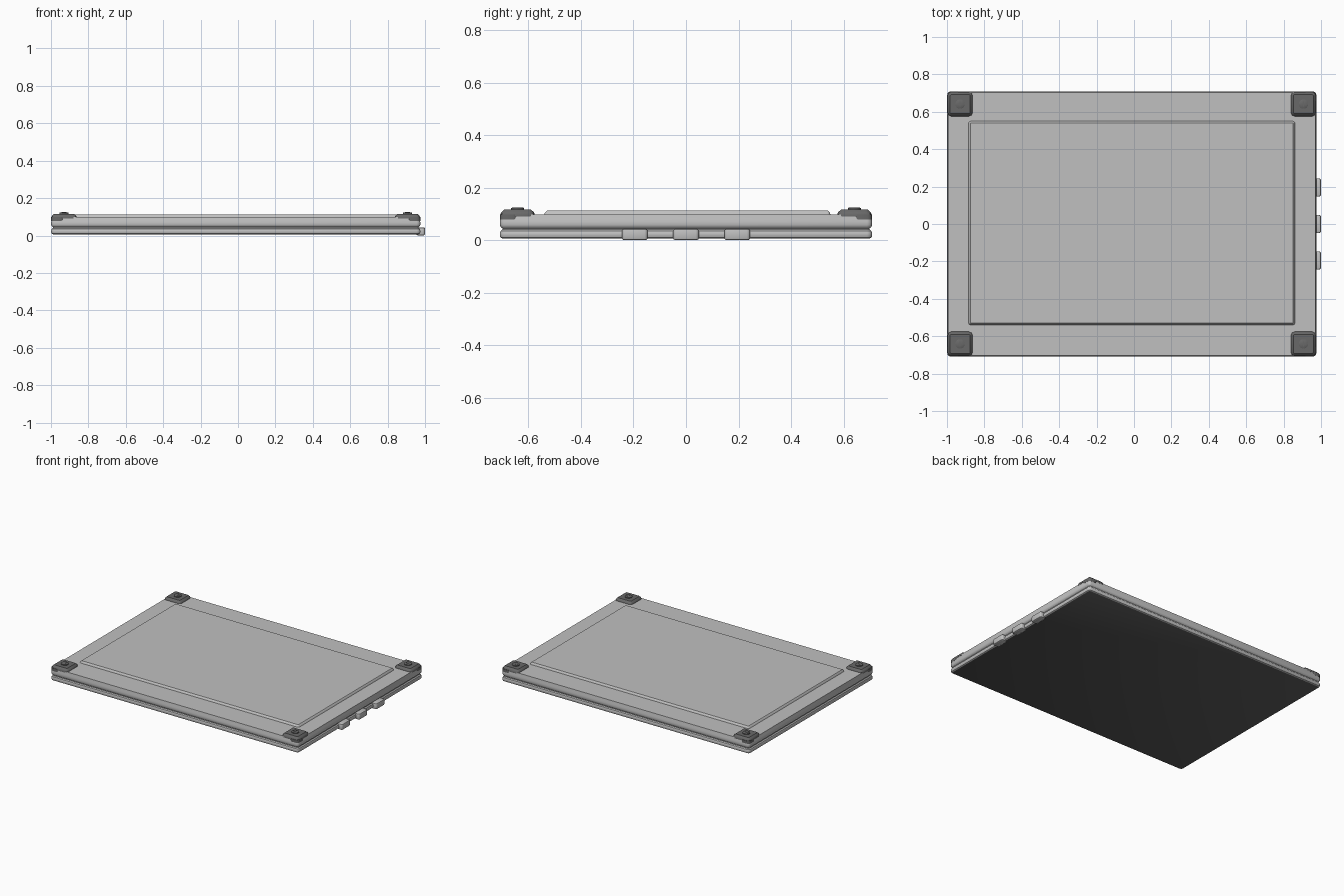
import bpy, bmesh, math

cube = bpy.data.objects.get("Cube")
if cube:
    bpy.data.objects.remove(cube, do_unlink=True)


def material(name, value):
    m = bpy.data.materials.new(name)
    m.use_nodes = True
    m.diffuse_color = (value, value, value, 1)
    m.node_tree.nodes["Principled BSDF"].inputs["Base Color"].default_value = (value, value, value, 1)
    return m


GREY = material("light grey shell", 0.53)
DARK = material("dark grey rubber", 0.14)
SCREEN = material("charcoal screen", 0.097)


def loft(name, centre, half, corner, layers, mat, steps=3):
    """Stack rounded rectangles; each layer is (inset, height)."""
    bm = bmesh.new()
    rings = []
    for inset, z in layers:
        r = max(corner - inset, 0.001)
        hx, hy = half[0] - inset - r, half[1] - inset - r
        ring = []
        for q, (sx, sy) in enumerate(((1, 1), (-1, 1), (-1, -1), (1, -1))):
            for i in range(steps + 1):
                a = (q + i / steps) * math.pi / 2
                ring.append(bm.verts.new((centre[0] + sx * hx + r * math.cos(a),
                                          centre[1] + sy * hy + r * math.sin(a), z)))
        rings.append(ring)
    n = len(rings[0])
    for low, high in zip(rings, rings[1:]):
        for i in range(n):
            j = (i + 1) % n
            bm.faces.new((low[i], low[j], high[j], high[i]))
    bm.faces.new(rings[0][::-1])
    bm.faces.new(rings[-1])
    mesh = bpy.data.meshes.new(name)
    bm.to_mesh(mesh)
    bm.free()
    mesh.materials.append(mat)
    mesh.shade_smooth()
    mesh.set_sharp_from_angle(angle=math.radians(35))
    ob = bpy.data.objects.new(name, mesh)
    bpy.context.collection.objects.link(ob)
    return ob


MID = (-0.012, 0)
HALF = (0.987, 0.709)

# Display half with its dark underside
display = loft("display_frame", MID, HALF, 0.02,
               [(0.010, 0.006), (0.003, 0.010), (0, 0.018), (0, 0.026), (0.003, 0.035), (0.010, 0.040)], GREY)
display.data.materials.append(SCREEN)
for f in display.data.polygons:
    if f.normal.z < -0.95:
        f.material_index = 1

# Recessed seam and back shell
loft("seam", MID, HALF, 0.02, [(0.010, 0.038), (0.010, 0.050)], GREY)
loft("back_shell", MID, HALF, 0.02,
     [(0.010, 0.045), (0.003, 0.050), (0, 0.058), (0, 0.070), (0.002, 0.080), (0.005, 0.098)], GREY)

# Raised back panel
loft("back_panel", (MID[0], 0.005), (0.873, 0.545), 0.012,
     [(0, 0.097), (0.003, 0.105), (0.010, 0.112)], GREY)

# Side buttons
for i, y in enumerate((-0.195, 0, 0.195)):
    loft("side_button_%d" % (i + 1), (0.977, y), (0.023, 0.049), 0.012,
         [(0.008, 0), (0.002, 0.003), (0, 0.009), (0, 0.035), (0.002, 0.041), (0.008, 0.044)], GREY)

# Corner guards that wrap the shell, each with a cross-headed screw
for sx, side in ((1, "left"), (-1, "right")):
    for sy, end in ((1, "back"), (-1, "front")):
        x, y = MID[0] + sx * 0.918, sy * 0.641
        tag = "_%s_%s" % (end, side)
        loft("corner_guard" + tag, (x, y), (0.067, 0.065), 0.020,
             [(0, 0.090), (0, 0.100), (0.004, 0.107), (0.014, 0.116)], DARK, 2)
        loft("corner_wrap" + tag, (MID[0] + sx * 0.952, sy * 0.674), (0.0345, 0.0345), 0.018,
             [(0, 0.078), (0, 0.098)], DARK)
        loft("screw" + tag, (x, y), (0.025, 0.025), 0.025,
             [(0, 0.114), (0, 0.122), (0.004, 0.124)], DARK, 4)
        for k, size in enumerate(((0.014, 0.003), (0.003, 0.014))):
            loft("screw_cross_%d" % (k + 1) + tag, (x, y), size, 0.001,
                 [(0, 0.1235), (0, 0.1250)], DARK, 1)
